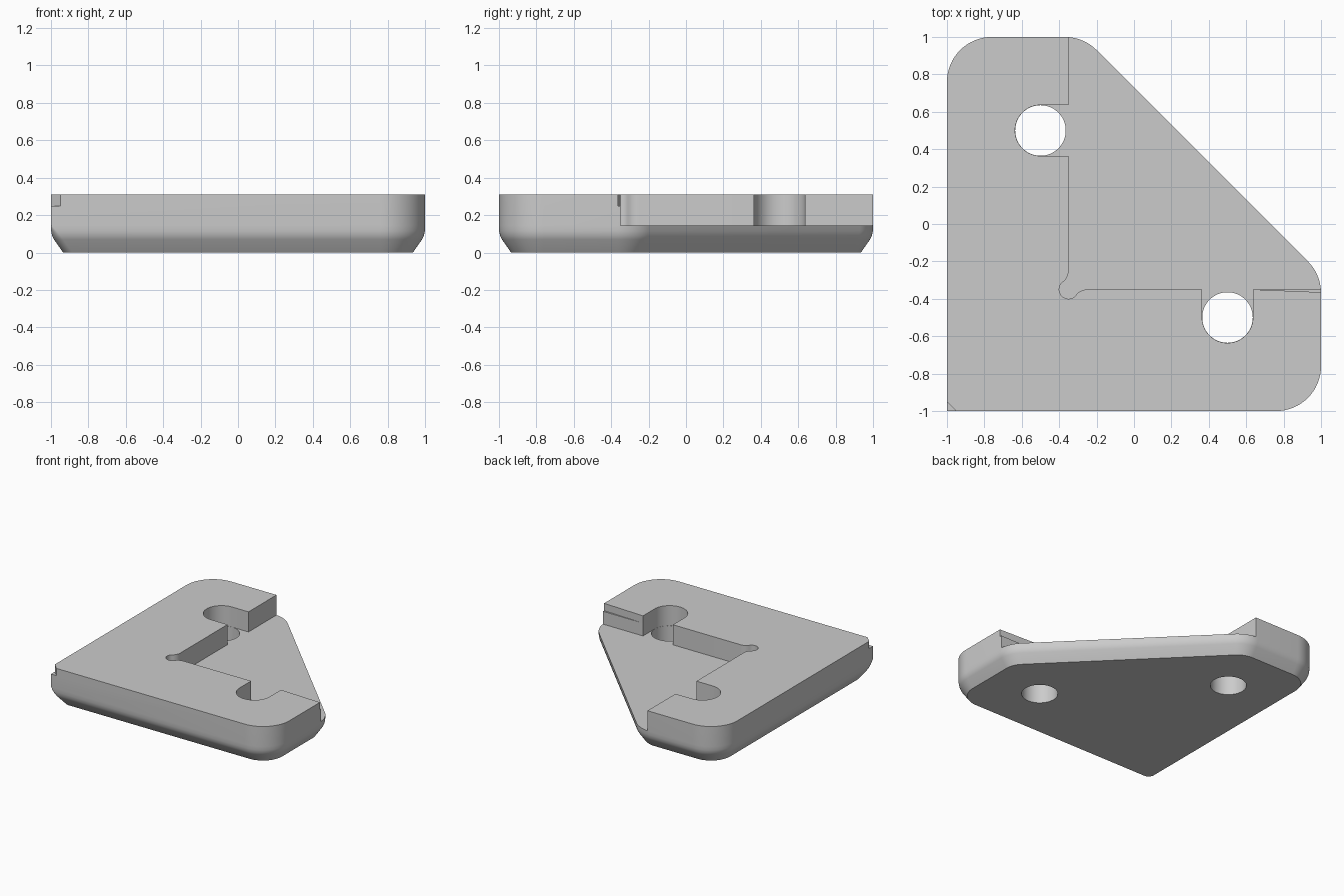
import bpy, bmesh
from math import pi, cos, sin, tan, radians
from mathutils import Vector

cube = bpy.data.objects.get("Cube")
if cube:
    bpy.data.objects.remove(cube)

grey = bpy.data.materials.new("light grey")
grey.use_nodes = True
colour = (0.6, 0.6, 0.6, 1)
grey.diffuse_color = colour
grey.node_tree.nodes["Principled BSDF"].inputs["Base Color"].default_value = colour

TOP, LEDGE, HOLE = 0.31, 0.145, 0.136


def loft(name, rings):
    """Skin a stack of (outline, height) rings and cap both ends."""
    bm = bmesh.new()
    loops = [[bm.verts.new((x, y, z)) for x, y in pts] for pts, z in rings]
    n = len(loops[0])
    for low, high in zip(loops, loops[1:]):
        for i in range(n):
            j = (i + 1) % n
            bm.faces.new((low[i], low[j], high[j], high[i]))
    bm.faces.new(loops[0][::-1])
    bm.faces.new(loops[-1])
    bmesh.ops.recalc_face_normals(bm, faces=bm.faces)
    mesh = bpy.data.meshes.new(name)
    bm.to_mesh(mesh)
    bm.free()
    mesh.materials.append(grey)
    ob = bpy.data.objects.new(name, mesh)
    bpy.context.collection.objects.link(ob)
    return ob


def arc(cx, cy, r, start, end, steps=16):
    angles = [radians(start + (end - start) * i / steps) for i in range(steps + 1)]
    return [(cx + r * cos(a), cy + r * sin(a)) for a in angles]


# Counter-clockwise sides: outward normal angle and distance from the centre
SIDES = [(-90, 1), (0, 1), (45, 0.73 / 2 ** 0.5), (90, 1), (180, 1)]


def outline(inset, tip_radius):
    """Rounded five-sided outline, moved inward by inset."""
    pts = []
    for i, (a2, d2) in enumerate(SIDES):
        a1, d1 = SIDES[i - 1]
        turn = (a2 - a1) % 360
        r = tip_radius if i == 0 else 0.24 - inset
        # Fillet centre lies on both sides moved inward by the radius
        n1, n2 = [Vector((cos(radians(a)), sin(radians(a)))) for a in (a1, a2)]
        e1, e2 = d1 - inset - r, d2 - inset - r
        det = n1.x * n2.y - n1.y * n2.x
        c = Vector((e1 * n2.y - e2 * n1.y, e2 * n1.x - e1 * n2.x)) / det
        pts += arc(c.x, c.y, r, a1, a1 + turn)
    return pts


# Plate with a softened underside bevel
body = loft("corner_plate", [
    (outline(0.065, 0.05), 0),
    (outline(0.016, 0.05), 0.07),
    (outline(0.006, 0.045), 0.09),
    (outline(0.001, 0.03), 0.115),
    (outline(0, 0.002), LEDGE),
    (outline(0, 0.002), TOP),
])

# Pocket: two walls, a relief in the inner corner and a round bay at each hole
half = [(2, -0.35), (0.5 + HOLE, -0.35)]
half += arc(0.5, -0.5, HOLE, 0, -180, 32)
half += [(0.5 - HOLE, -0.35)]
half += arc(-0.25, -0.425, 0.075, 90, 143.13, 8)
half += arc(-0.35, -0.35, 0.05, -36.87, -135, 10)
mirrored = [(y, x) for x, y in half[-2::-1]]
pocket = half + mirrored + [(2, 2)]
cutters = [loft("pocket_cutter", [(pocket, LEDGE), (pocket, 0.5)])]

# Through holes
for name, s in (("back_hole_cutter", 1), ("front_hole_cutter", -1)):
    ring = arc(-0.5 * s, 0.5 * s, HOLE - 0.001, 0, 360, 64)[:-1]
    cutters.append(loft(name, [(ring, -0.1), (ring, 0.2)]))

# Small notch on the outer corner and thin wedge on the pocket wall
notch = [(-1.1, -1.1), (-0.85, -1.1), (-1.1, -0.85)]
wedge = [(0.636, -0.35), (1.1, -0.369), (1.1, -0.3), (0.636, -0.3)]
for name, pts in (("notch_cutter", notch), ("wedge_cutter", wedge)):
    cutters.append(loft(name, [(pts, 0.25), (pts, 0.5)]))

# Apply the cuts, then remove the cutters
bpy.context.view_layer.objects.active = body
for cutter in cutters:
    cutter.hide_render = True
    mod = body.modifiers.new("cut", 'BOOLEAN')
    mod.operation = 'DIFFERENCE'
    mod.solver = 'EXACT'
    mod.object = cutter
    bpy.ops.object.modifier_apply(modifier=mod.name)
    bpy.data.objects.remove(cutter)

bpy.ops.object.select_all(action='DESELECT')
body.select_set(True)
bpy.ops.object.shade_smooth_by_angle(angle=radians(30))
